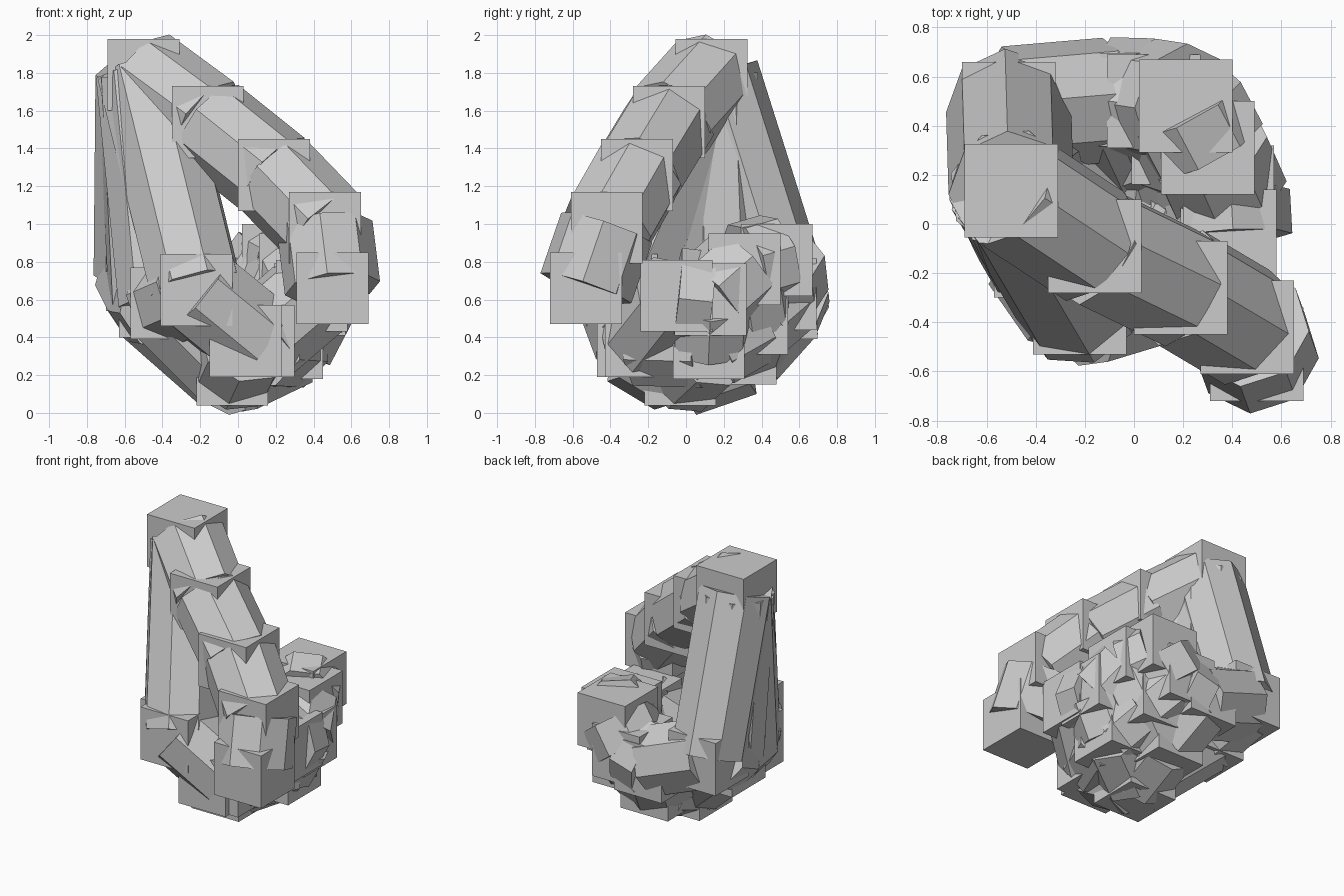
import bpy
from math import cos, sin, pi
from mathutils import Vector

if "Cube" in bpy.data.objects:
    bpy.data.objects.remove(bpy.data.objects["Cube"])

CUBE = 0.38     # joint block edge
RAD = 0.255     # strut radius
SIDES = 8

joints = {
    # stepped handle
    "top": (-0.50, 0.135, 1.79), "h1": (-0.16, -0.09, 1.54), "h2": (0.19, -0.26, 1.26),
    "h3": (0.46, -0.42, 0.98), "tip": (0.50, -0.53, 0.66),
    # bowl rim, left side then back then right side
    "front": (-0.22, -0.34, 0.65), "left_a": (-0.38, -0.11, 0.58), "left_b": (-0.44, 0.18, 0.59),
    "left_c": (-0.51, 0.47, 0.73), "back_a": (-0.10, 0.505, 0.58), "back_b": (0.08, 0.50, 0.63),
    "back_c": (0.21, 0.48, 0.81), "right_a": (0.30, 0.31, 0.76), "right_b": (0.38, 0.13, 0.60),
    "right_c": (0.39, -0.05, 0.62),
    # bowl floor
    "base": (-0.03, -0.03, 0.23), "floor_r": (0.26, 0.12, 0.37), "floor_f": (0.04, -0.28, 0.38),
    "floor_fr": (0.11, -0.24, 0.38), "floor_b": (0.00, 0.29, 0.34), "floor_br": (0.18, 0.35, 0.50),
}

chains = [
    "top h1 h2 h3 tip",
    "front left_a left_b left_c back_a back_b back_c right_a right_b right_c",
    "top front", "top left_a", "top left_b", "top left_c",
    "base floor_r right_b", "base floor_f", "front floor_fr right_c",
    "base floor_b back_a", "left_b base", "left_a base",
    "floor_fr floor_r floor_br back_b", "floor_b floor_br right_a",
]


def mesh_object(name, verts, faces):
    mesh = bpy.data.meshes.new(name)
    mesh.from_pydata(verts, [], faces)
    obj = bpy.data.objects.new(name, mesh)
    bpy.context.collection.objects.link(obj)
    return obj


def strut(name, a, b):
    """Eight-sided bar between two joints."""
    a, b = Vector(a), Vector(b)
    rot = Vector((0, 0, 1)).rotation_difference(b - a)
    ring = []
    for i in range(SIDES):
        t = 2 * pi * i / SIDES
        ring.append(rot @ Vector((RAD * cos(t), RAD * sin(t), 0)))
    n = SIDES
    faces = [(i, (i + 1) % n, (i + 1) % n + n, i + n) for i in range(n)]
    faces += [tuple(reversed(range(n))), tuple(range(n, 2 * n))]
    mesh_object(name, [a + r for r in ring] + [b + r for r in ring], faces)


# Joint blocks
for key, pos in joints.items():
    bpy.ops.mesh.primitive_cube_add(size=CUBE, location=pos)
    bpy.context.object.name = "block_" + key

# Struts
for chain in chains:
    keys = chain.split()
    for p, q in zip(keys, keys[1:]):
        strut("strut_%s_%s" % (p, q), joints[p], joints[q])
